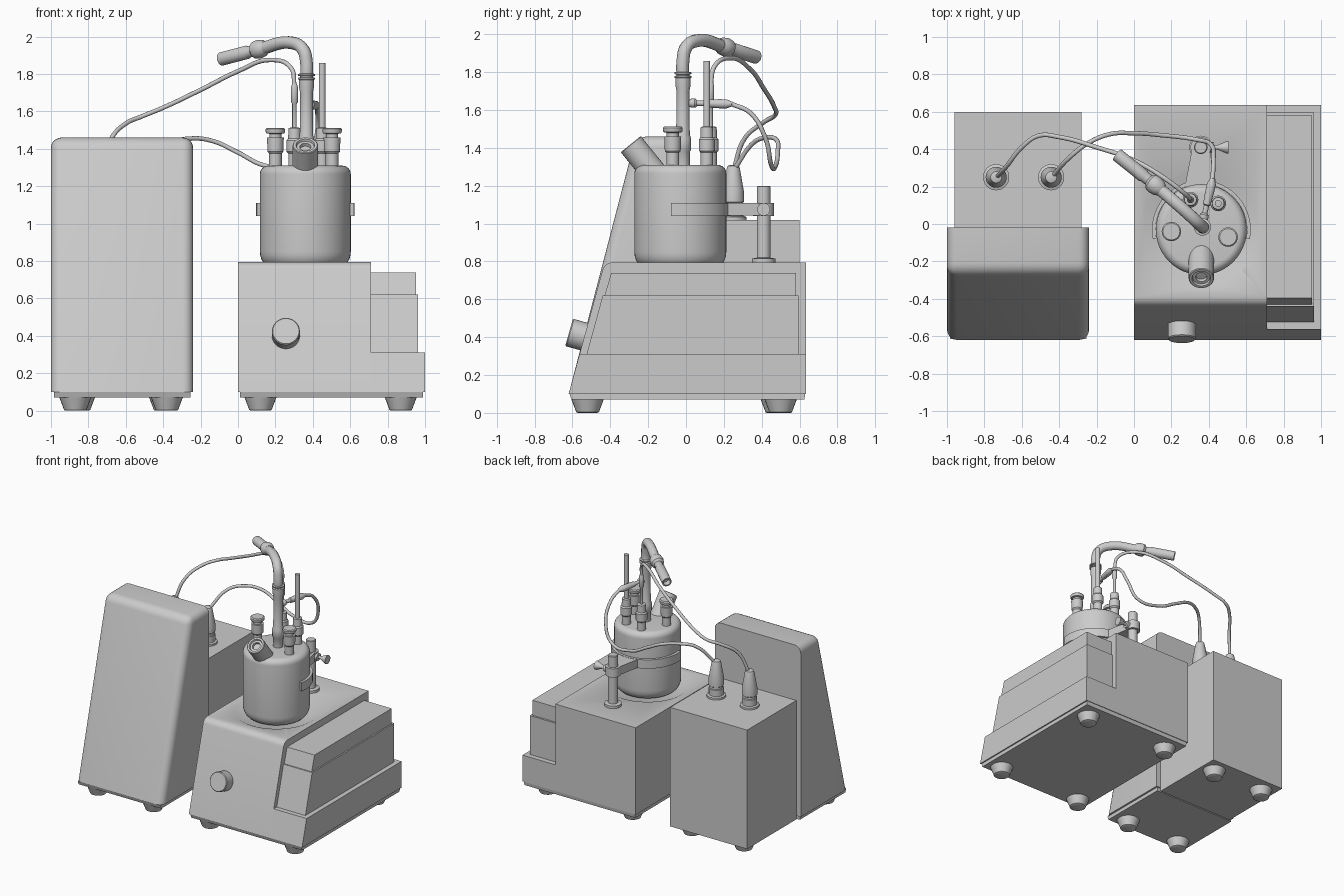
import bpy, bmesh
from math import sin, cos, pi, radians
from mathutils import Vector

if "Cube" in bpy.data.objects:
    bpy.data.objects.remove(bpy.data.objects["Cube"])


def finish(name, bm, smooth=True):
    bmesh.ops.recalc_face_normals(bm, faces=bm.faces)
    me = bpy.data.meshes.new(name)
    bm.to_mesh(me)
    bm.free()
    ob = bpy.data.objects.new(name, me)
    bpy.context.collection.objects.link(ob)
    if smooth:
        shade(ob)
    return ob


def activate(ob):
    bpy.ops.object.select_all(action='DESELECT')
    ob.select_set(True)
    bpy.context.view_layer.objects.active = ob


def shade(ob):
    activate(ob)
    bpy.ops.object.shade_smooth_by_angle(angle=radians(35))


def extrude(name, pts, vec, round_test=None, width=0.0):
    """Extrude a closed polygon along vec; bevel the edges passing round_test."""
    bm = bmesh.new()
    face = bm.faces.new([bm.verts.new(p) for p in pts])
    new = bmesh.ops.extrude_face_region(bm, geom=[face])['geom']
    bmesh.ops.translate(bm, vec=vec, verts=[v for v in new if isinstance(v, bmesh.types.BMVert)])
    bm.faces.ensure_lookup_table()
    if not any(set(f.verts) == set(face.verts) and f != face for f in bm.faces) and not face.is_valid:
        bm.faces.new(bm.verts[:len(pts)])
    bmesh.ops.holes_fill(bm, edges=[e for e in bm.edges if e.is_boundary])
    if round_test:
        edges = [e for e in bm.edges if round_test(*[v.co for v in e.verts])]
        bmesh.ops.bevel(bm, geom=edges, offset=width, segments=5, profile=0.5, affect='EDGES')
    return finish(name, bm)


def prism(name, profile, x0, x1, round_test=None, width=0.0):
    return extrude(name, [(x0, y, z) for y, z in profile], (x1 - x0, 0, 0), round_test, width)


def lathe(name, profile, origin=(0, 0, 0), axis=(0, 0, 1), n=32):
    """Revolve (radius, height) points about an axis and cap both ends."""
    q = Vector(axis).to_track_quat('Z', 'Y')
    bm = bmesh.new()
    rings = [[bm.verts.new(Vector(origin) + q @ Vector((r * cos(2 * pi * i / n), r * sin(2 * pi * i / n), h)))
              for i in range(n)] for r, h in profile]
    for a, b in zip(rings, rings[1:]):
        for i in range(n):
            bm.faces.new((a[i], a[(i + 1) % n], b[(i + 1) % n], b[i]))
    bm.faces.new(rings[0])
    bm.faces.new(rings[-1])
    return finish(name, bm)


def tube(name, pts, r):
    cu = bpy.data.curves.new(name, 'CURVE')
    cu.dimensions = '3D'
    cu.bevel_depth, cu.bevel_resolution, cu.resolution_u = r, 4, 8
    cu.use_fill_caps = True
    sp = cu.splines.new('BEZIER')
    sp.bezier_points.add(len(pts) - 1)
    for bp, p in zip(sp.bezier_points, pts):
        bp.co = p
        bp.handle_left_type = bp.handle_right_type = 'AUTO'
    ob = bpy.data.objects.new(name, cu)
    bpy.context.collection.objects.link(ob)
    activate(ob)
    bpy.ops.object.convert(target='MESH')
    shade(bpy.context.object)


# Controller: wedge-shaped front shell, plinth and rear box
def shell_edges(a, b):
    return not (a.y > -0.03 and b.y > -0.03) and not (a.z < 0.11 and b.z < 0.11)


prism("controller_shell", [(-0.62, 0.1), (-0.02, 0.1), (-0.02, 1.46), (-0.265, 1.46)],
      -1.0, -0.24, shell_edges, 0.055)
prism("controller_plinth", [(-0.605, 0.07), (-0.03, 0.07), (-0.03, 0.1), (-0.615, 0.1)], -0.985, -0.255)
prism("controller_box", [(-0.02, 0.07), (0.6, 0.07), (0.6, 1.02), (-0.02, 1.02)], -0.96, -0.28)

# Stirrer base with stepped right side
base = prism("stirrer_base", [(-0.62, 0.1), (0.635, 0.1), (0.635, 0.795), (-0.43, 0.795)], 0.0, 0.71,
             lambda a, b: a.z > 0.7 and b.z > 0.7 and a.y < 0 and b.y < 0, 0.04)
prism("base_side_low", [(-0.62, 0.1), (0.635, 0.1), (0.635, 0.31), (-0.563, 0.31)], 0.71, 1.0)
prism("base_side_mid", [(-0.525, 0.31), (0.595, 0.31), (0.595, 0.62), (-0.44, 0.62)], 0.71, 0.963)
prism("base_side_top", [(-0.43, 0.62), (0.58, 0.62), (0.58, 0.74), (-0.395, 0.74)], 0.71, 0.952)
prism("base_plinth", [(-0.605, 0.07), (0.625, 0.07), (0.63, 0.1), (-0.615, 0.1)], 0.01, 0.99)

# Shallow dish in the base top
cutter = lathe("dish_cutter", [(0.25, 0.765), (0.31, 0.796), (0.31, 0.9)], (0.36, -0.03, 0), n=48)
mod = base.modifiers.new("dish", 'BOOLEAN')
mod.operation, mod.object, mod.solver = 'DIFFERENCE', cutter, 'EXACT'
activate(base)
bpy.ops.object.modifier_apply(modifier="dish")
bpy.data.objects.remove(cutter)
shade(base)

# Feet
for i, (x, y) in enumerate([(-0.87, -0.52), (-0.38, -0.52), (-0.85, 0.48), (-0.39, 0.48),
                            (0.12, -0.52), (0.87, -0.52), (0.12, 0.5), (0.87, 0.5)]):
    lathe(f"foot_{i}", [(0.052, 0), (0.06, 0.004), (0.085, 0.07)], (x, y, 0), n=24)

# Front control knob, square to the sloping face
lathe("knob", [(0.075, -0.02), (0.075, 0.08), (0.07, 0.086)], (0.256, -0.535, 0.402), (0, -0.963, 0.27))

# Vessel
VX, VY = 0.36, -0.03
corner = [(radians(a)) for a in range(0, 91, 15)]
profile = [(0.185 + 0.058 * sin(t), 0.85 - 0.08 * cos(t)) for t in corner]
profile += [(0.198 + 0.045 * cos(t), 1.265 + 0.045 * sin(t)) for t in corner]
lathe("vessel", profile, (VX, VY, 0), n=48)

# Tilted front port with a recessed mouth
lathe("tilted_port", [(0.068, -0.26), (0.068, -0.004), (0.064, 0), (0.05, 0), (0.046, -0.012),
                      (0.03, -0.012), (0.028, -0.03)], (VX, -0.292, 1.42), (0, -0.63, 0.777))

# Stoppered ports
for side, x, y in (("left", 0.2, -0.04), ("right", 0.503, -0.07)):
    lathe(side + "_port", [(0.034, 0), (0.034, 0.07), (0.042, 0.08), (0.045, 0.155)], (x, y, 1.305), n=24)
    lathe(side + "_stopper", [(0.032, 0.15), (0.032, 0.175), (0.048, 0.178), (0.052, 0.187),
                              (0.052, 0.2), (0.045, 0.207)], (x, y, 1.305), n=24)

# Rod port and probe port
for part, x, y in (("rod", 0.45, 0.11), ("probe", 0.302, 0.13)):
    lathe(part + "_port", [(0.033, 0), (0.033, 0.07), (0.042, 0.08), (0.042, 0.14), (0.034, 0.15),
                           (0.032, 0.205), (0.022, 0.208)], (x, y, 1.305), n=24)
lathe("rod", [(0.018, 1.4), (0.018, 1.86)], (0.45, 0.11, 0), n=20)
lathe("probe", [(0.012, 1.5), (0.012, 1.64), (0.019, 1.65), (0.019, 1.73), (0.011, 1.75)], (0.302, 0.13, 0), n=20)

# Central column with collar
CX, CY = 0.366, -0.016
lathe("column", [(0.036, 1.3), (0.036, 1.38), (0.043, 1.39), (0.043, 1.45), (0.036, 1.47), (0.034, 1.7),
                 (0.04, 1.73), (0.04, 1.78)], (CX, CY, 0))
for z in (1.775, 1.795):
    lathe("collar_ring", [(0.037, -0.007), (0.046, -0.004), (0.046, 0.004), (0.037, 0.007)], (CX, CY, z))

# Bent outlet pipe, joint and end piece
joint, tip = Vector((0.11, 0.21, 1.932)), Vector((-0.09, 0.37, 1.88))
tube("outlet_pipe", [(CX, CY, 1.76), (CX, CY, 1.86), (0.348, 0.0, 1.93), (0.29, 0.055, 1.966), joint], 0.034)
d = tip - joint
lathe("outlet_joint", [(0.034, -0.05), (0.046, -0.03), (0.05, 0), (0.046, 0.025), (0.03, 0.04)], joint, d)
lathe("outlet_end", [(0.03, 0), (0.031, 0.07), (0.036, 0.08), (0.036, d.length), (0.026, d.length),
                     (0.026, d.length - 0.04)], joint, d)

# Side sensor on the column
lathe("side_sensor", [(0.02, 0), (0.024, 0.01), (0.024, 0.03), (0.014, 0.04), (0.014, 0.08), (0.02, 0.085),
                      (0.024, 0.16), (0.024, 0.2), (0.012, 0.23)], (0.37, 0.02, 1.637), (0.05, 0.22, -0.005), n=20)

# Cables and their plugs on the controller
tube("probe_cable", [(0.302, 0.13, 1.73), (0.285, 0.15, 1.83), (0.17, 0.24, 1.875), (0, 0.34, 1.815),
                     (-0.2, 0.41, 1.715), (-0.4, 0.465, 1.62), (-0.51, 0.472, 1.575), (-0.6, 0.41, 1.535),
                     (-0.68, 0.31, 1.45), (-0.735, 0.25, 1.28)], 0.012)
tube("sensor_cable", [(0.42, 0.24, 1.633), (0.425, 0.34, 1.585), (0.415, 0.42, 1.45), (0.34, 0.45, 1.31),
                      (0.145, 0.475, 1.31), (0, 0.485, 1.38), (-0.13, 0.48, 1.44), (-0.25, 0.43, 1.455),
                      (-0.34, 0.36, 1.43), (-0.44, 0.25, 1.28)], 0.012)
for x in (-0.737, -0.443):
    lathe("cable_plug", [(0.07, 0), (0.07, 0.015), (0.055, 0.02), (0.055, 0.07), (0.05, 0.075), (0.05, 0.09),
                         (0.056, 0.095), (0.056, 0.15), (0.035, 0.27), (0.03, 0.285), (0.015, 0.29)],
          (x, 0.25, 1.02))

# Clamp: post, collar, arm, curved jaw and thumb screw
PX, PY = 0.357, 0.41
lathe("clamp_post", [(0.062, 0.79), (0.062, 0.815), (0.036, 0.82), (0.036, 1.195), (0.031, 1.2)], (PX, PY, 0))
lathe("clamp_collar", [(0.055, 1.04), (0.055, 1.11)], (PX, PY, 0))
extrude("clamp_arm", [(PX - 0.085, 0.2, 1.042), (PX + 0.085, 0.2, 1.042), (PX + 0.045, 0.41, 1.042),
                      (PX - 0.045, 0.41, 1.042)], (0, 0, 0.066))
angles = [radians(-11 + 202 * i / 32) for i in range(33)]
jaw = [(VX + 0.264 * cos(a), VY + 0.264 * sin(a), 1.04) for a in angles]
jaw += [(VX + 0.244 * cos(a), VY + 0.244 * sin(a), 1.04) for a in reversed(angles)]
extrude("clamp_jaw", jaw, (0, 0, 0.07))
lathe("thumb_screw", [(0.028, 0.03), (0.028, 0.07), (0.012, 0.072), (0.012, 0.09), (0.034, 0.14),
                      (0.034, 0.148)], (PX, PY, 1.075), (1, 0, 0), n=20)
